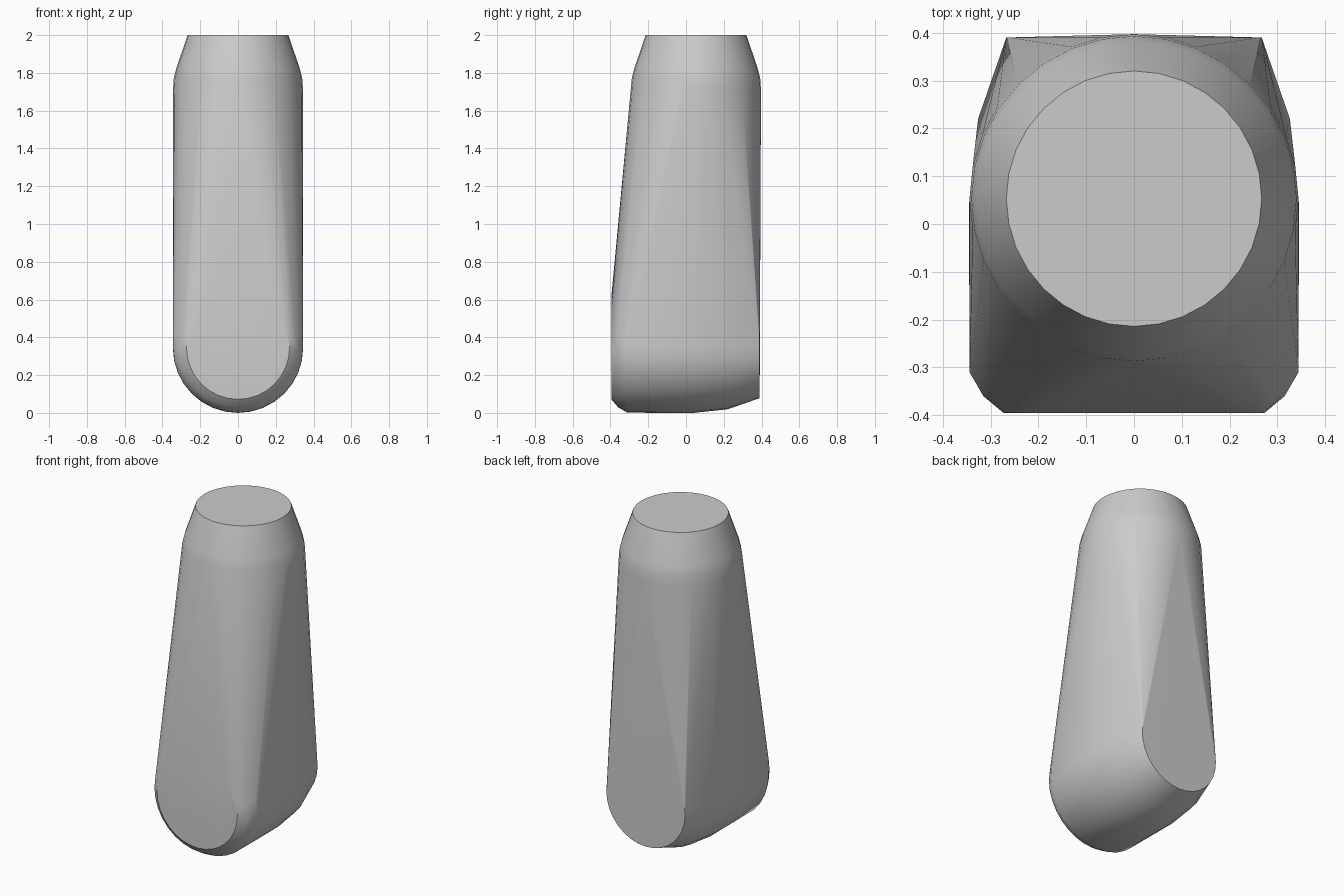
import bpy, bmesh, math
from mathutils import Vector

cube = bpy.data.objects.get("Cube")
if cube:
    bpy.data.objects.remove(cube, do_unlink=True)

SEGMENTS = 32
NECK_Y = 0.053      # axis of the upright round end
FOOT_Z = 0.345      # axis of the lying round end


def ring(bm, radius, place):
    """Add a circle of points, positioned by place(across, along)."""
    for i in range(SEGMENTS):
        a = math.tau * i / SEGMENTS
        bm.verts.new(place(radius * math.cos(a), radius * math.sin(a)))


bm = bmesh.new()

# Upright round end: tapered and softly rounded shoulder
for z, r in ((2.0, 0.267), (1.82, 0.328), (1.77, 0.34), (1.71, 0.344)):
    ring(bm, r, lambda u, v: Vector((u, NECK_Y + v, z)))

# Lying round end: rounded front rim, slow taper to the back
for y, r in ((-0.395, 0.273), (-0.36, 0.315), (-0.31, 0.344),
             (0.04, 0.345), (0.22, 0.326), (0.39, 0.267)):
    ring(bm, r, lambda u, v: Vector((u, y, FOOT_Z + v)))

# Stretch one skin over both ends
hull = bmesh.ops.convex_hull(bm, input=bm.verts[:])
loose = {e for e in hull["geom_interior"] + hull["geom_unused"]
         if isinstance(e, bmesh.types.BMVert)}
bmesh.ops.delete(bm, geom=list(loose), context="VERTS")
bmesh.ops.dissolve_limit(bm, angle_limit=math.radians(0.3),
                         verts=bm.verts[:], edges=bm.edges[:])
bmesh.ops.recalc_face_normals(bm, faces=bm.faces[:])

mesh = bpy.data.meshes.new("tapered_plug")
bm.to_mesh(mesh)
bm.free()
plug = bpy.data.objects.new("tapered_plug", mesh)
bpy.context.collection.objects.link(plug)

# Plain grey finish
grey = bpy.data.materials.new("plain_grey")
grey.use_nodes = True
colour = (0.6, 0.6, 0.6, 1)
grey.diffuse_color = colour
grey.node_tree.nodes["Principled BSDF"].inputs["Base Color"].default_value = colour
mesh.materials.append(grey)

# Smooth sides with crisp flat ends
bpy.ops.object.select_all(action="DESELECT")
plug.select_set(True)
bpy.context.view_layer.objects.active = plug
bpy.ops.object.shade_smooth_by_angle(angle=math.radians(30))
